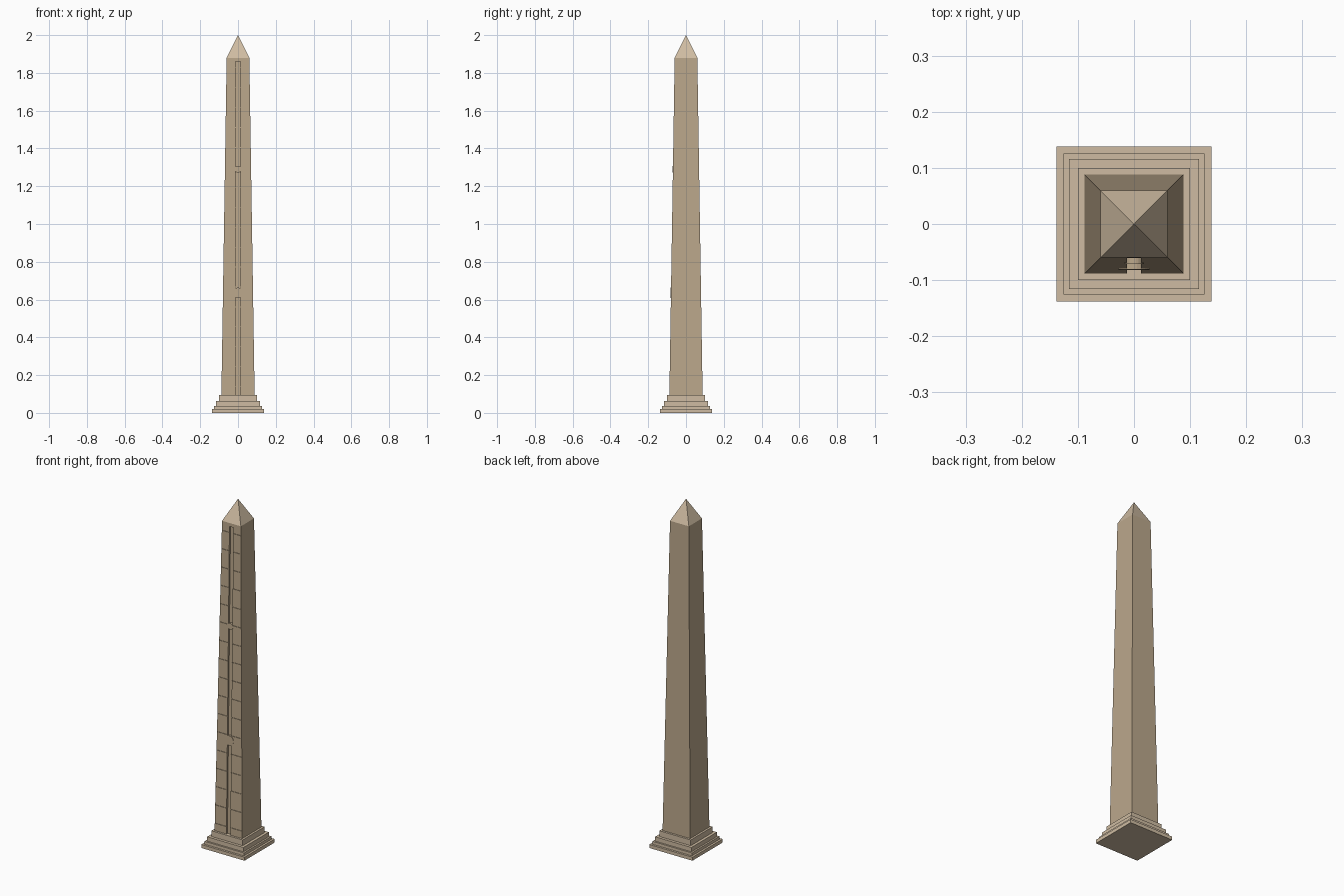
import bpy, bmesh, math
from mathutils import Matrix

if "Cube" in bpy.data.objects:
    bpy.data.objects.remove(bpy.data.objects["Cube"])

Z0, Z1, ZTOP = 0.095, 1.88, 2.0      # shaft bottom, shaft top, tip
H0, H1 = 0.088, 0.06                 # shaft half widths
TILT = math.atan((H0 - H1) / (Z1 - Z0))


def half(z):
    return H0 + (H1 - H0) * (z - Z0) / (Z1 - Z0)


def material(name, color):
    m = bpy.data.materials.new(name)
    m.diffuse_color = color
    m.use_nodes = True
    m.node_tree.nodes["Principled BSDF"].inputs["Base Color"].default_value = m.diffuse_color
    return m


stone = material("stone", (0.50, 0.39, 0.26, 1))
pale = material("pale_stone", (0.62, 0.50, 0.36, 1))


def finish(name, bm, mat):
    bmesh.ops.recalc_face_normals(bm, faces=bm.faces)
    me = bpy.data.meshes.new(name)
    bm.to_mesh(me)
    bm.free()
    me.materials.append(mat)
    ob = bpy.data.objects.new(name, me)
    bpy.context.collection.objects.link(ob)
    return ob


def frustum(name, a, b, z0, z1, mat):
    bm = bmesh.new()
    bmesh.ops.create_cone(bm, cap_ends=True, segments=4,
                          radius1=a * math.sqrt(2), radius2=b * math.sqrt(2), depth=z1 - z0,
                          matrix=Matrix.Translation((0, 0, (z0 + z1) / 2)) @ Matrix.Rotation(math.pi / 4, 4, 'Z'))
    return finish(name, bm, mat)


def prism(bm, yz, w):
    # extrude a profile in the y-z plane from -w to w
    f = bm.faces.new([bm.verts.new((-w, y, z)) for y, z in yz])
    r = bmesh.ops.extrude_face_region(bm, geom=[f])
    vs = [v for v in r["geom"] if isinstance(v, bmesh.types.BMVert)]
    bmesh.ops.translate(bm, verts=vs, vec=(2 * w, 0, 0))


def slot(bm, z0, z1, depth, w):
    # cutter running parallel to the sloping front face
    prism(bm, [(-half(z0) - 0.02, z0), (-half(z0) + depth, z0),
               (-half(z1) + depth, z1), (-half(z1) - 0.02, z1)], w)


def cut(target, cutter):
    cutter.hide_render = True
    cutter.hide_viewport = True
    m = target.modifiers.new("cut", 'BOOLEAN')
    m.operation, m.solver, m.object = 'DIFFERENCE', 'EXACT', cutter


# stepped base
for i, (h, a, b) in enumerate([(0.138, 0, 0.02), (0.126, 0.02, 0.037),
                               (0.116, 0.037, 0.062), (0.10, 0.062, Z0)]):
    frustum(f"base_step_{i + 1}", h, h, a, b, pale)

# tapering shaft and pointed cap
shaft = frustum("shaft", H0, H1, Z0, Z1, stone)
frustum("cap", H1, 0, Z1, ZTOP, pale)

# horizontal joints on the front face
bm = bmesh.new()
for i in range(17):
    z = 0.139 + 0.1055 * i
    slot(bm, z - 0.002, z + 0.002, 0.003, half(z) - 0.002)
cut(shaft, finish("joint_cutter", bm, stone))

# vertical channel on the front face
bm = bmesh.new()
slot(bm, Z0 - 0.01, 1.86, 0.01, 0.0125)
cut(shaft, finish("channel_cutter", bm, stone))

# round medallions set over the channel
for name, z, r in [("lower_disc", 0.635, 0.028), ("upper_disc", 1.29, 0.018)]:
    bm = bmesh.new()
    bmesh.ops.create_cone(bm, cap_ends=True, segments=32, radius1=r, radius2=r, depth=0.013,
                          matrix=Matrix.Translation((0, -half(z) + 0.0045, z))
                          @ Matrix.Rotation(math.pi / 2 - TILT, 4, 'X'))
    finish(name, bm, stone)
